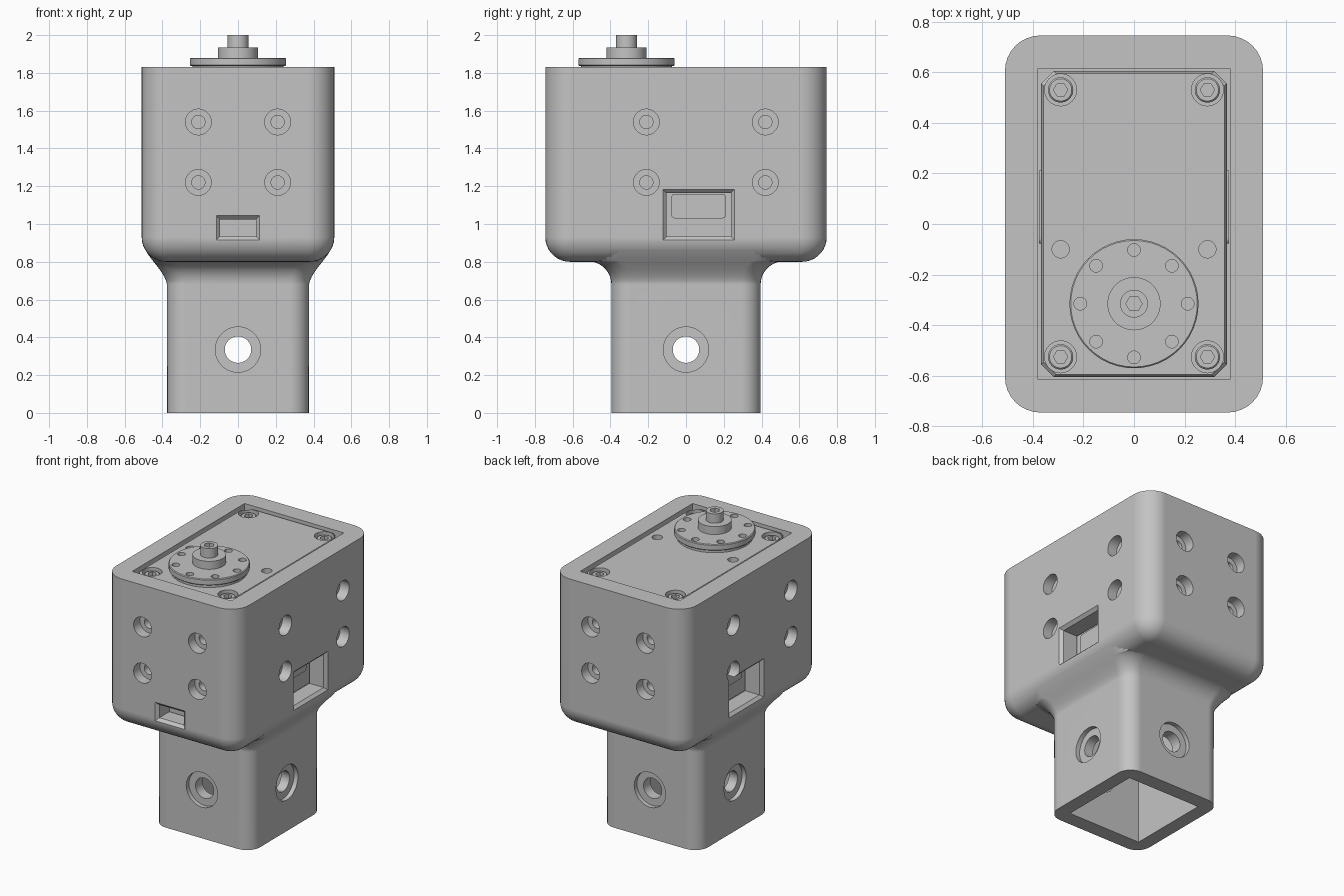
import bpy, bmesh, math
from mathutils import Matrix, Vector

if "Cube" in bpy.data.objects:
    bpy.data.objects.remove(bpy.data.objects["Cube"])

grey = bpy.data.materials.new("light_grey")
grey.use_nodes = True
tint = (0.55, 0.55, 0.55, 1)
grey.diffuse_color = tint
grey.node_tree.nodes["Principled BSDF"].inputs["Base Color"].default_value = tint

TOP, LID = 1.83, 1.817
WALL_X, WALL_Y = 0.51, 0.745


# --- helpers ---
def rect(hx, hy, z, r=0, n=0):
    """Rectangle ring; n=0 sharp corners, n=1 chamfered, more is rounded."""
    pts = []
    for k, (sx, sy) in enumerate([(1, 1), (-1, 1), (-1, -1), (1, -1)]):
        for i in range(n + 1):
            a = math.pi / 2 * (k + (i / n if n else 0))
            pts.append(Vector((sx * (hx - r) + r * math.cos(a), sy * (hy - r) + r * math.sin(a), z)))
    return pts


def circle(r, z, hexagon=False, n=48):
    pts = []
    for i in range(n):
        a = 2 * math.pi * i / n
        k = math.cos(math.pi / 6) / math.cos(a % (math.pi / 3) - math.pi / 6) if hexagon else 1
        pts.append(Vector((r * k * math.cos(a), r * k * math.sin(a), z)))
    return pts


def loft(bm, rings, matrix=Matrix()):
    rows = [[bm.verts.new(matrix @ p) for p in ring] for ring in rings]
    n = len(rows[0])
    for a, b in zip(rows, rows[1:]):
        for i in range(n):
            j = (i + 1) % n
            bm.faces.new((a[i], a[j], b[j], b[i]))
    bm.faces.new(rows[0][::-1])
    bm.faces.new(rows[-1])


def inward(origin, direction):
    """Frame whose z runs into the part and whose y stays upright."""
    return Matrix.Translation(origin) @ Vector(direction).to_track_quat('Z', 'Y').to_matrix().to_4x4()


def finish(bm, name):
    bmesh.ops.recalc_face_normals(bm, faces=bm.faces[:])
    mesh = bpy.data.meshes.new(name)
    bm.to_mesh(mesh)
    bm.free()
    mesh.materials.append(grey)
    obj = bpy.data.objects.new(name, mesh)
    bpy.context.collection.objects.link(obj)
    return obj


def solid(name, rings, matrix=Matrix()):
    bm = bmesh.new()
    loft(bm, rings, matrix)
    return finish(bm, name)


def activate(obj):
    bpy.ops.object.select_all(action='DESELECT')
    obj.select_set(True)
    bpy.context.view_layer.objects.active = obj


def combine(obj, other, operation='DIFFERENCE'):
    activate(obj)
    mod = obj.modifiers.new("combine", 'BOOLEAN')
    mod.operation, mod.solver, mod.object = operation, 'EXACT', other
    bpy.ops.object.modifier_apply(modifier=mod.name)
    bpy.data.objects.remove(other)


def smooth(obj):
    activate(obj)
    bpy.ops.object.shade_smooth_by_angle(angle=math.radians(35))
    mod = obj.modifiers.new("flat_normals", 'WEIGHTED_NORMAL')
    mod.keep_sharp = True


# --- housing: box with a rounded underside ---
rings = []
for i in range(10):
    a = math.pi / 2 * i / 9
    inset = 0.13 * (1 - math.sin(a))
    rings.append(rect(WALL_X - inset, WALL_Y - inset, 0.93 - 0.13 * math.cos(a), 0.14 - inset, 8))
rings.append(rect(WALL_X, WALL_Y, TOP, 0.14, 8))
housing = solid("housing", rings)


# --- neck, flaring into the box ---
def flare_ring(z, hy):
    t = min(max((z - 0.668) / 0.25, 0), 1)
    hx = 0.375 + 0.132 * t * t * (3 - 2 * t)
    return rect(hx, hy, z, 0.1 + 0.5 * (hy - 0.395), 8)


rings = [flare_ring(0, 0.395)]
for i in range(10):
    a = math.pi / 2 * i / 9
    rings.append(flare_ring(0.68 + 0.123 * math.sin(a), 0.395 + 0.125 * (1 - math.cos(a))))
rings += [flare_ring(0.803 + 0.127 * i / 7, 0.52) for i in range(1, 8)]
combine(housing, solid("neck", rings), 'UNION')

# --- pocket for the motor and the square socket below ---
combine(housing, solid("pocket_cutter", [rect(0.38, 0.615, 0.92), rect(0.38, 0.615, 2)]))
combine(housing, solid("socket_cutter", [rect(0.28, 0.29, -0.1), rect(0.28, 0.29, 0.8)]))

# --- screw holes, pin holes and windows ---
bm = bmesh.new()
counterbore = [circle(0.068, -0.02), circle(0.068, 0.07), circle(0.035, 0.07), circle(0.035, 0.14)]
pin_hole = [circle(0.12, -0.02), circle(0.12, 0.03), circle(0.07, 0.03), circle(0.07, 0.15)]


def window(hx, hy):
    return [rect(hx + 0.03, hy + 0.03, -0.01), rect(hx, hy, 0.02), rect(hx, hy, 0.145)]


for s in (1, -1):
    for z in (1.54, 1.22):
        for x in (-0.21, 0.21):
            loft(bm, counterbore, inward((x, s * WALL_Y, z), (0, -s, 0)))
        for y in (-0.21, 0.42):
            loft(bm, counterbore, inward((s * WALL_X, s * y, z), (-s, 0, 0)))
    loft(bm, pin_hole, inward((s * 0.375, 0, 0.335), (-s, 0, 0)))
    loft(bm, pin_hole, inward((0, s * 0.395, 0.335), (0, -s, 0)))
combine(housing, finish(bm, "hole_cutter"))

bm = bmesh.new()
for s in (1, -1):
    loft(bm, window(0.17, 0.115), inward((s * WALL_X, 0.067, 1.048), (-s, 0, 0)))
loft(bm, window(0.095, 0.045), inward((0, -WALL_Y, 0.98), (0, 1, 0)))
combine(housing, finish(bm, "window_cutter"))
smooth(housing)

# --- motor body with chamfered corners ---
motor = solid("motor_body", [rect(0.367, 0.605, 0.925, 0.05, 1), rect(0.367, 0.605, LID - 0.015, 0.05, 1),
                             rect(0.357, 0.595, LID, 0.05, 1)])
bm = bmesh.new()
corners = [(x, y) for x in (-0.29, 0.29) for y in (-0.525, 0.53)]
for x, y in corners:
    loft(bm, [circle(0.063, -0.02), circle(0.063, 0.06)], inward((x, y, LID), (0, 0, -1)))
for x in (-0.29, 0.29):
    loft(bm, [circle(0.034, -0.02), circle(0.034, 0.06)], inward((x, -0.1, LID), (0, 0, -1)))
combine(motor, finish(bm, "motor_hole_cutter"))
smooth(motor)

# --- cap screws in the motor corners ---
for i, (x, y) in enumerate(corners):
    rings = [circle(0.05, -0.06), circle(0.05, -0.02), circle(0.044, -0.014),
             circle(0.028, -0.014, True), circle(0.028, -0.045, True)]
    smooth(solid(f"motor_screw_{i + 1}", rings, Matrix.Translation((x, y, LID))))

# --- thin cable covers seen through the side windows ---
for side, s in (("left", 1), ("right", -1)):
    solid(f"cable_cover_{side}", [rect(0.145, 0.065, 0, 0.02, 4), rect(0.145, 0.065, 0.009, 0.02, 4)],
          inward((s * 0.375, 0.067, 1.095), (-s, 0, 0)))

# --- output horn: disc, hub and bolt with hex socket ---
steps = [(0.24, LID - 0.01), (0.24, 1.837), (0.25, 1.837), (0.255, 1.842), (0.255, 1.875), (0.25, 1.88),
         (0.105, 1.88), (0.105, 1.935), (0.055, 1.935), (0.055, 2)]
rings = [circle(r, z) for r, z in steps] + [circle(0.032, 2, True), circle(0.032, 1.95, True)]
horn = solid("output_horn", rings, Matrix.Translation((0, -0.315, 0)))
bm = bmesh.new()
for i in range(8):
    a = math.pi / 4 * i
    centre = (0.212 * math.cos(a), -0.315 + 0.212 * math.sin(a), 1.88)
    loft(bm, [circle(0.025, -0.02, n=24), circle(0.025, 0.05, n=24)], inward(centre, (0, 0, -1)))
combine(horn, finish(bm, "horn_hole_cutter"))
smooth(horn)
